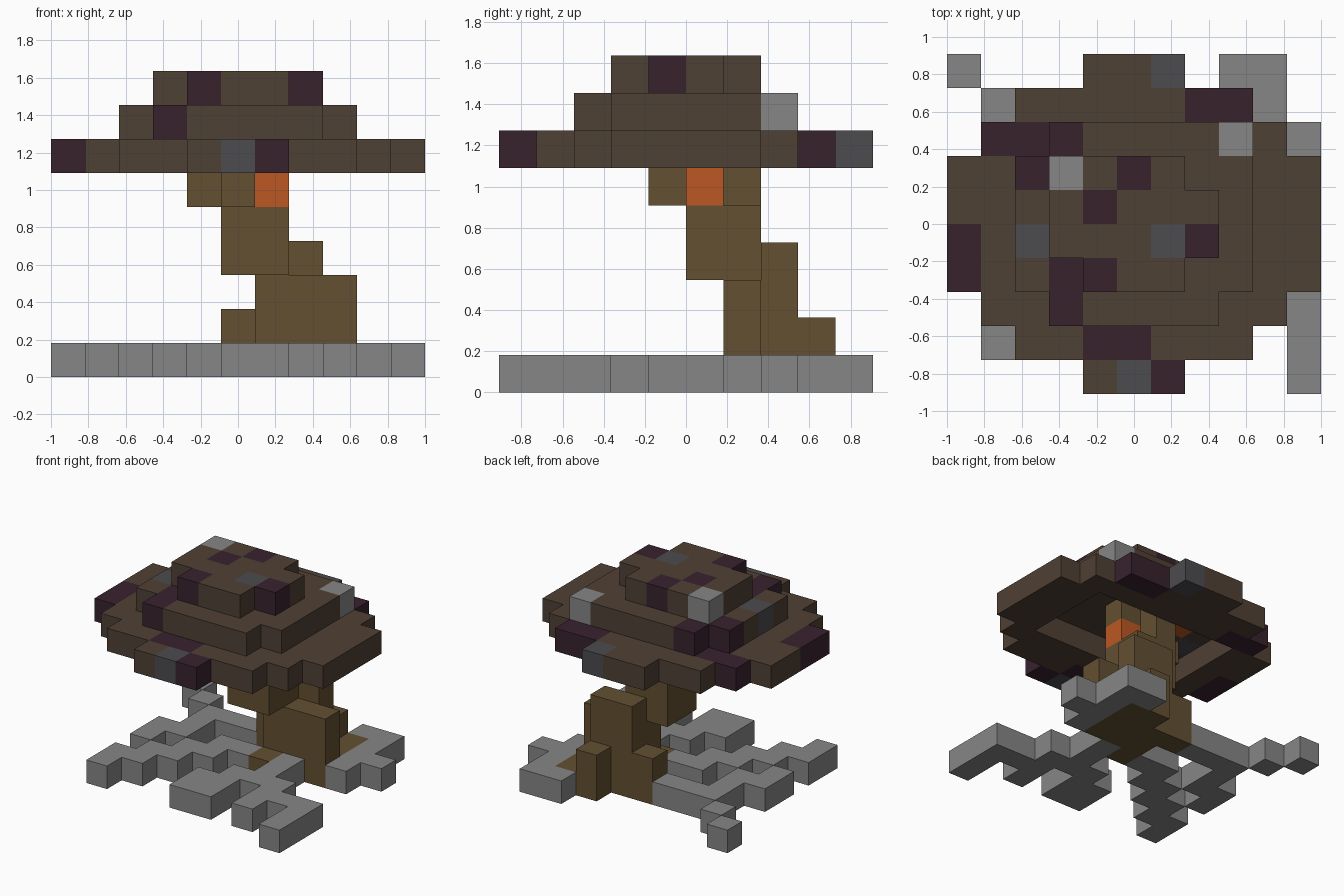
import bpy, bmesh
from mathutils import Vector

cube = bpy.data.objects.get("Cube")
if cube:
    bpy.data.objects.remove(cube, do_unlink=True)

CELL = 2 / 11
COLOURS = {
    "g": ("stone grey", (0.24, 0.24, 0.24)),
    "w": ("trunk wood", (0.125, 0.08, 0.032)),
    "b": ("cap brown", (0.078, 0.052, 0.035)),
    "p": ("dark purple", (0.04, 0.016, 0.027)),
    "s": ("slate", (0.072, 0.072, 0.08)),
    "o": ("orange", (0.5, 0.098, 0.016)),
}


def make_material(name, rgb):
    mat = bpy.data.materials.new(name)
    mat.use_nodes = True
    mat.diffuse_color = (*rgb, 1)
    mat.node_tree.nodes["Principled BSDF"].inputs["Base Color"].default_value = (*rgb, 1)
    return mat


MATERIALS = {key: make_material(*spec) for key, spec in COLOURS.items()}

# Block plans from the ground up: each row runs left to right, back row first
GROUND = """
g.......gg.
.g.....wwg.
..gggwwwwgg
..g...wwwg.
.gg.ggwg...
.g.gg..g...
..gg..ggg..
.gg..gg.ggg
.g...gg.g.g
..........g"""
ROOTS = """
...........
.......w...
.....www...
......www.."""
STUMP = """
...........
...........
......ww...
......www.."""
BEND = """
...........
...........
......ww...
.....ww....
.....ww...."""
STEM = """
...........
...........
...........
.....ww....
.....ww...."""
FORK = """
...........
...........
...........
.....w.....
....wwo....
.....w....."""
CAP_RIM = """
....bbs....
..bbbbbpp..
.ppbbbbbbb.
bb...w...bb
bb...ww..bb
pb.......bb
pb.......bb
.bbbbbbbbb.
..bbppbbb..
....bsp...."""
CAP_MIDDLE = """
...........
...........
...pbbbbg..
..pbbbbbb..
..bobbbbb..
..sbbbbbb..
..bpbbbbb..
...pbbbb..."""
CAP_TOP = """
...........
...........
...........
...gbpb....
...bpbbb...
...bbbsp...
....pbb...."""
LAYERS = [GROUND, ROOTS, STUMP, BEND, STEM, FORK, CAP_RIM, CAP_MIDDLE, CAP_TOP]

cells = {}
for k, plan in enumerate(LAYERS):
    for row, line in enumerate(plan.split()):
        for i, key in enumerate(line):
            if key != ".":
                cells[i, 9 - row, k] = key


def part_of(cell):
    """Name of the part that a block belongs to."""
    key, k = cells[cell], cell[2]
    if key == "w":
        return "trunk"
    if k == 0:
        return "stone_ground"
    if k < 6:
        return "orange_block"
    return ("cap_rim", "cap_middle", "cap_top")[k - 6]


def build_part(name):
    """Join the outer faces of a part's blocks into one mesh."""
    bm = bmesh.new()
    keys = list(COLOURS)
    for cell in (c for c in cells if part_of(c) == name):
        centre = (Vector(cell) + Vector((0.5, 0.5, 0.5))) * CELL - Vector((1, 5 * CELL, 0))
        for axis in range(3):
            for sign in (-1, 1):
                neighbour = list(cell)
                neighbour[axis] += sign
                if tuple(neighbour) in cells:
                    continue
                n, u = Vector(), Vector()
                n[axis] = sign
                u[(axis + 1) % 3] = 1
                v = n.cross(u)
                corners = (-u - v, u - v, u + v, v - u)
                face = bm.faces.new([bm.verts.new(centre + (n + c) * CELL / 2) for c in corners])
                face.material_index = keys.index(cells[cell])
    bmesh.ops.remove_doubles(bm, verts=bm.verts, dist=0.001)
    mesh = bpy.data.meshes.new(name)
    for key in keys:
        mesh.materials.append(MATERIALS[key])
    bm.to_mesh(mesh)
    bm.free()
    bpy.context.collection.objects.link(bpy.data.objects.new(name, mesh))


for part in sorted({part_of(c) for c in cells}):
    build_part(part)
